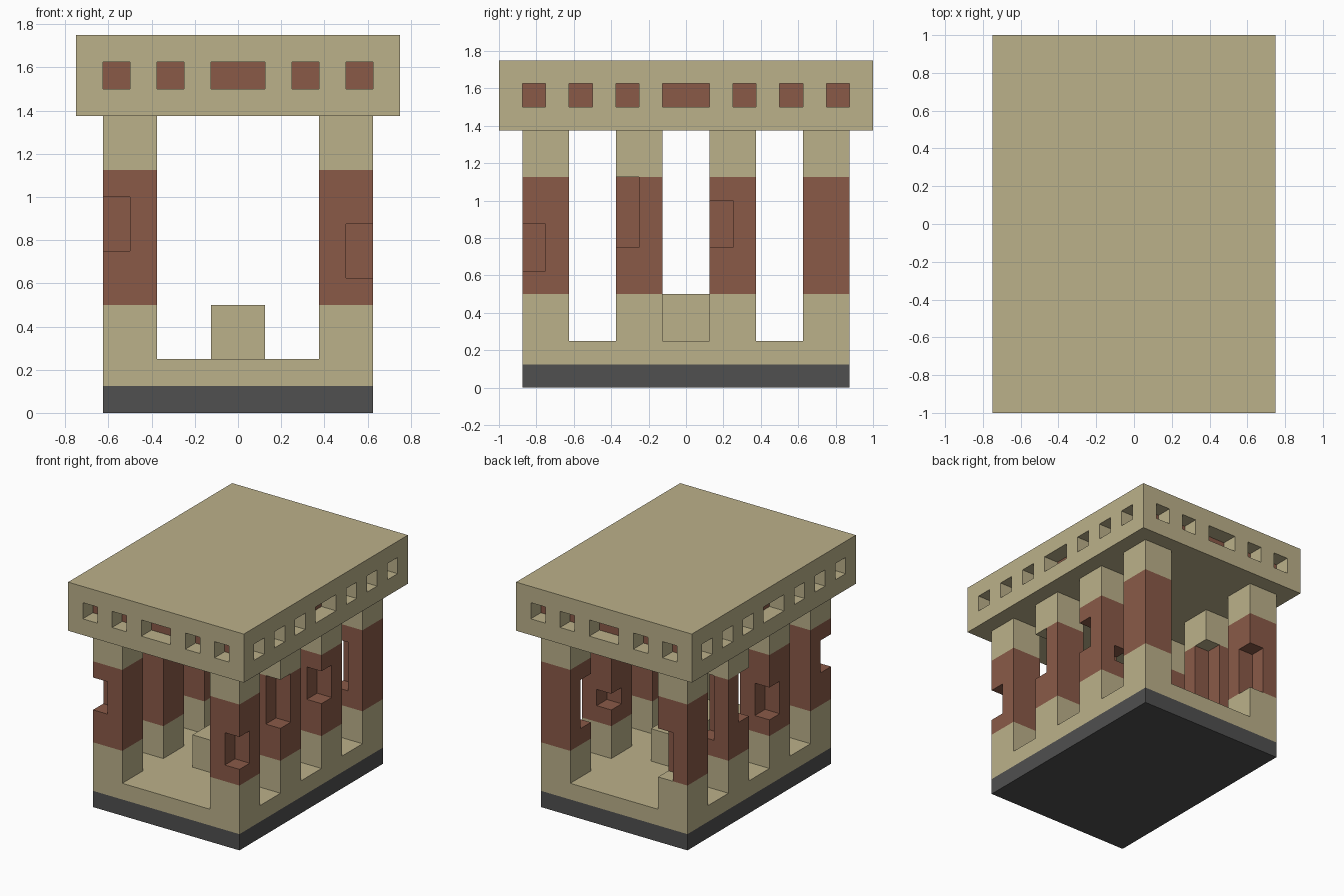
import bpy
import bmesh
from mathutils import Vector

if "Cube" in bpy.data.objects:
    bpy.data.objects.remove(bpy.data.objects["Cube"], do_unlink=True)

U = 0.125  # building module


def material(name, rgb):
    m = bpy.data.materials.new(name)
    m.use_nodes = True
    m.diffuse_color = (*rgb, 1)
    bsdf = next(n for n in m.node_tree.nodes if n.type == 'BSDF_PRINCIPLED')
    bsdf.inputs["Base Color"].default_value = (*rgb, 1)
    bsdf.inputs["Roughness"].default_value = 0.9
    return m


SAND = material("sandstone", (0.50, 0.44, 0.255))
CLAY = material("red clay", (0.255, 0.102, 0.064))
STONE = material("dark stone", (0.08, 0.08, 0.08))


def boxes(name, spans, *mats):
    """One object from boxes given as (low corner, high corner)."""
    bm = bmesh.new()
    for low, high in spans:
        low, high = Vector(low), Vector(high)
        verts = bmesh.ops.create_cube(bm, size=1)["verts"]
        for v in verts:
            v.co = (low + high) / 2 + v.co * (high - low)
    mesh = bpy.data.meshes.new(name)
    bm.to_mesh(mesh)
    bm.free()
    for m in mats:
        mesh.materials.append(m)
    ob = bpy.data.objects.new(name, mesh)
    bpy.context.scene.collection.objects.link(ob)
    return ob


def carve(ob, spans):
    """Cut boxes out of an object and bake the result."""
    cutter = boxes("cutter", spans)
    cutter.hide_render = True
    mod = ob.modifiers.new("carve", 'BOOLEAN')
    mod.operation = 'DIFFERENCE'
    mod.solver = 'EXACT'
    mod.object = cutter
    bpy.context.view_layer.update()
    dg = bpy.context.evaluated_depsgraph_get()
    baked = bpy.data.meshes.new_from_object(ob.evaluated_get(dg))
    ob.modifiers.clear()
    ob.data = baked
    bpy.data.objects.remove(cutter, do_unlink=True)


# Base: dark plinth, sandstone floor and central bench
boxes("plinth", [((-5*U, -7*U, 0), (5*U, 7*U, U))], STONE)
boxes("floor", [((-5*U, -7*U, U), (5*U, 7*U, 2*U))], SAND)
boxes("bench", [((-U, -3*U, 2*U), (U, 2*U, 4*U))], SAND)

# Chipped pillar corners: (side, row) -> (x end, y end, low, high),
# with ends -1 / +1 and heights in modules
chips = {
    (1, 0): [(1, -1, 5, 7)],
    (1, 1): [(1, -1, 6, 9)],
    (1, 2): [(1, -1, 6, 8), (-1, 1, 5, 6)],
    (1, 3): [(-1, -1, 5, 8)],
    (-1, 0): [(-1, -1, 6, 8)],
    (-1, 1): [(-1, 1, 5, 7)],
    (-1, 2): [(-1, -1, 6, 9), (1, 1, 5, 9)],
    (-1, 3): [(1, 1, 4, 7)],
}

# Pillars: sandstone foot, clay shaft, sandstone head
for side, label in ((1, "left"), (-1, "right")):
    for row in range(4):
        cx, cy = side * 4 * U, (row * 4 - 6) * U

        def block(low, high):
            return ((cx - U, cy - U, low * U), (cx + U, cy + U, high * U))

        tag = f"{label}_{row + 1}"
        boxes("pillar_foot_" + tag, [block(2, 4)], SAND)
        boxes("pillar_head_" + tag, [block(9, 11)], SAND)
        shaft = boxes("pillar_shaft_" + tag, [block(4, 9)], CLAY)
        cuts = []
        for ex, ey, low, high in chips[(side, row)]:
            xs = sorted((cx, cx + ex * 1.5 * U))
            ys = sorted((cy, cy + ey * 1.5 * U))
            z0 = low - (0.3 if low == 4 else 0)
            z1 = high + (0.3 if high == 9 else 0)
            cuts.append(((xs[0], ys[0], z0 * U), (xs[1], ys[1], z1 * U)))
        if cuts:
            carve(shaft, cuts)

# Roof slab with a row of square recesses and a wide one in the middle
roof = boxes("roof", [((-6*U, -8*U, 11*U), (6*U, 8*U, 14*U))], SAND, CLAY)
depth = 0.99 * U


def openings(count):
    yield (-U, U)
    for i in range(count):
        a, b = (2 + 2 * i) * U, (3 + 2 * i) * U
        yield (a, b)
        yield (-b, -a)


recesses = []
for s in (-1, 1):
    for a, b in openings(2):
        y0, y1 = sorted((s * (8*U - depth), s * 9*U))
        recesses.append(((a, y0, 12*U), (b, y1, 13*U)))
    for a, b in openings(3):
        x0, x1 = sorted((s * (6*U - depth), s * 7*U))
        recesses.append(((x0, a, 12*U), (x1, b, 13*U)))
carve(roof, recesses)

# Clay on the recess backs: outward faces lying behind the slab's sides
for p in roof.data.polygons:
    p.material_index = 0
    for axis, edge in ((0, 6*U), (1, 8*U)):
        c, n = p.center[axis], p.normal[axis]
        if abs(n) > 0.9 and n * c > 0 and abs(abs(c) - (edge - depth)) < 0.0005:
            p.material_index = 1
